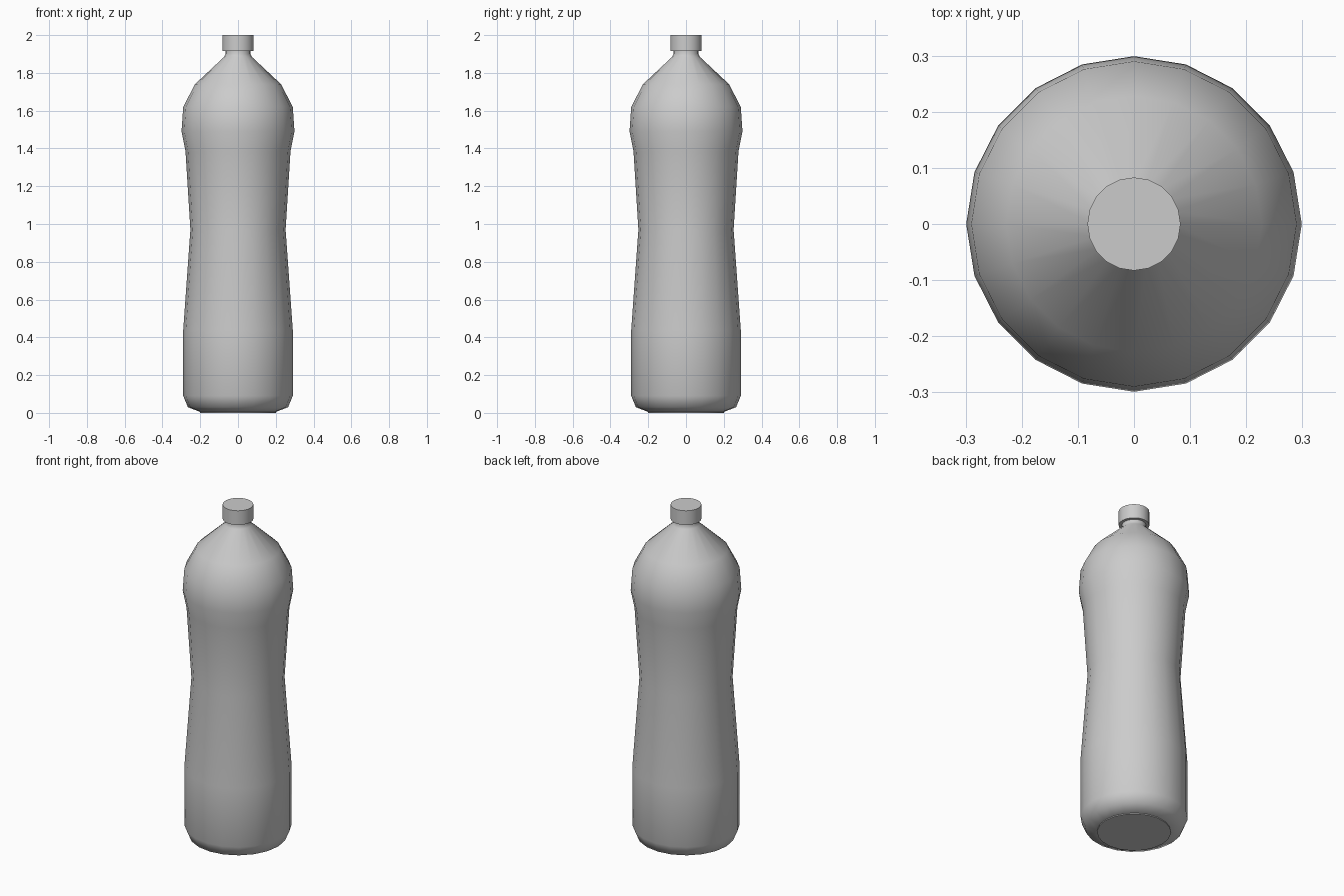
import bpy, bmesh, math

if "Cube" in bpy.data.objects:
    bpy.data.objects.remove(bpy.data.objects["Cube"])

SIDES = 20


def lathe(name, profile, close_bottom=True, close_top=True):
    """Revolve (radius, z) points around the z axis."""
    bm = bmesh.new()
    rings = []
    for r, z in profile:
        rings.append([bm.verts.new((r * math.cos(2 * math.pi * i / SIDES),
                                    r * math.sin(2 * math.pi * i / SIDES), z))
                      for i in range(SIDES)])
    for a, b in zip(rings, rings[1:]):
        for i in range(SIDES):
            j = (i + 1) % SIDES
            bm.faces.new((a[i], a[j], b[j], b[i]))
    if close_bottom:
        bm.faces.new(rings[0][::-1])
    if close_top:
        bm.faces.new(rings[-1])
    mesh = bpy.data.meshes.new(name)
    bm.to_mesh(mesh)
    bm.free()
    obj = bpy.data.objects.new(name, mesh)
    bpy.context.collection.objects.link(obj)
    bpy.ops.object.select_all(action='DESELECT')
    obj.select_set(True)
    bpy.context.view_layer.objects.active = obj
    bpy.ops.object.shade_smooth_by_angle(angle=math.radians(50))
    return obj


# Body: rounded base, pinched waist, domed shoulder and short neck
lathe("bottle_body", [
    (0.20, 0.005), (0.265, 0.03), (0.29, 0.09), (0.29, 0.44),
    (0.252, 0.97), (0.278, 1.385), (0.299, 1.49), (0.29, 1.62),
    (0.228, 1.74), (0.073, 1.885), (0.066, 1.90), (0.066, 1.92)],
    close_top=False)

# Base disc reaching the floor
lathe("bottle_base", [(0.20, 0.0), (0.20, 0.005)], close_top=False)

# Screw cap
lathe("cap", [(0.083, 1.915), (0.083, 2.0)])
